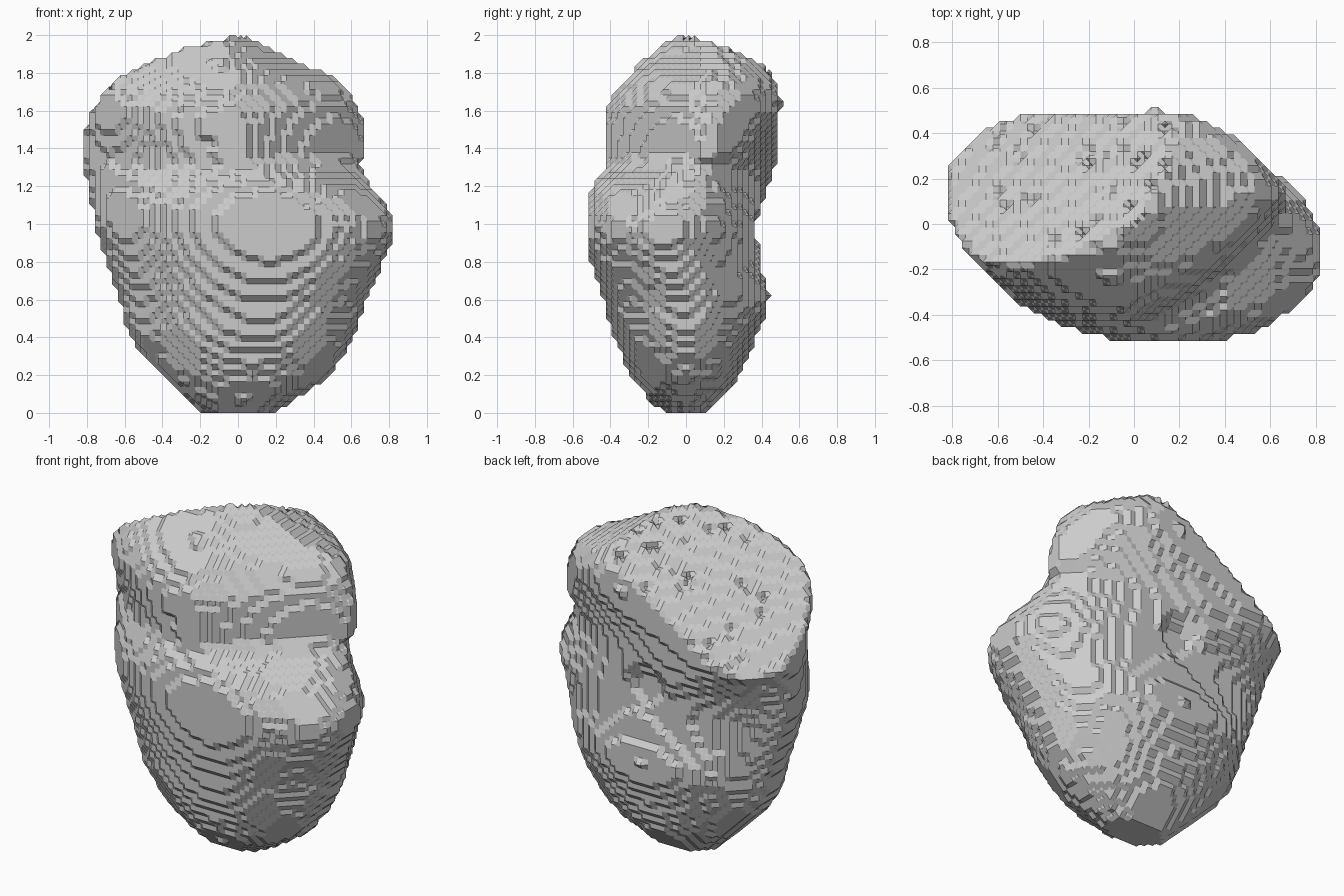
import bpy
import bmesh
import random
from mathutils import Vector

random.seed(4)
if "Cube" in bpy.data.objects:
    bpy.data.objects.remove(bpy.data.objects["Cube"], do_unlink=True)

STEP = 2 / 66              # cell size of the stepped surface
NX, NY, NZ = 27, 17, 66    # half width, half depth and height in cells

# Outline of the rock by height:
# z, left point (x, y), right point (x, y), front point (x, y), back point (x, y)
LEVELS = [
    (0, -.18, 0, .18, 0, 0, -.12, 0, .12),
    (.1, -.3, 0, .35, 0, .05, -.22, 0, .21),
    (.2, -.41, 0, .48, 0, .08, -.29, 0, .28),
    (.4, -.57, .03, .61, 0, .12, -.38, 0, .37),
    (.6, -.63, .05, .68, -.03, .15, -.44, 0, .44),
    (.8, -.7, .08, .77, -.1, .18, -.5, .05, .39),
    (1, -.76, .1, .83, -.12, .18, -.53, .05, .38),
    (1.2, -.79, .13, .71, 0, .15, -.49, -.3, .43),
    (1.3, -.82, .15, .65, .08, .05, -.42, -.45, .47),
    (1.4, -.83, .16, .68, .12, 0, -.43, -.35, .48),
    (1.6, -.78, -.02, .64, .12, -.02, -.42, .05, .5),
    (1.75, -.67, -.12, .54, .12, -.03, -.33, .12, .48),
    (1.9, -.48, -.1, .23, .1, -.08, -.19, .1, .34),
    (2, -.15, 0, .04, .05, -.05, -.04, 0, .06),
]

# Hollows: centre and radius
HOLLOWS = [
    (Vector((0, .55, 1.04)), .22),
    (Vector((-.15, -.46, 1.43)), .06),
]


def outline(z):
    """Smooth curve through the levels, taken at one height."""
    i = next(n for n in range(1, len(LEVELS)) if z <= LEVELS[n][0])
    a, b = LEVELS[i - 1], LEVELS[i]
    before, after = LEVELS[max(i - 2, 0)], LEVELS[min(i + 1, len(LEVELS) - 1)]
    span = b[0] - a[0]
    t = (z - a[0]) / span
    ease = t * t * (3 - 2 * t)
    row = []
    for o, p, q, r in zip(before[1:], a[1:], b[1:], after[1:]):
        m = (q - o) / (b[0] - before[0]) * span
        n = (r - p) / (after[0] - a[0]) * span
        row.append(p + (q - p) * ease + t * (1 - t) * (m * (1 - t) - n * t))
    return row


def arc(x, side_x, side_y, peak_x, peak_y, power):
    """Rounded quarter curve from a side point to a front or back point."""
    t = min(1, abs((x - peak_x) / (side_x - peak_x)))
    return side_y + (peak_y - side_y) * (1 - t ** power) ** (1 / power)


def is_solid(x, y, z, level):
    lx, ly, rx, ry, fx, fy, bx, by = level
    if not lx < x < rx:
        return False
    # The upper right front falls away steeply from a ridge
    upper = min(1, max(0, (z - 1.12) / .25))
    if x < fx:
        front = arc(x, lx, ly, fx, fy, 2.1 - .3 * upper)
    else:
        front = arc(x, rx, ry, fx, fy, 2.05 - .8 * upper)
    if x < bx:
        back = arc(x, lx, ly, bx, by, 2)
    else:
        back = arc(x, rx, ry, bx, by, 2 - .25 * upper)
    if not front < y < back:
        return False
    # Sloping, slightly pitted facet at the upper back
    s = max(0, .76 * y - .65 * x)
    pit = STEP if random.random() < .05 else 0
    if z > 2 - .72 * s - .3 * s * s - pit:
        return False
    p = Vector((x, y, z))
    return all((p - c).length > r for c, r in HOLLOWS)


def fill_cells():
    cells = set()
    for k in range(NZ):
        z = (k + .5) * STEP
        level = outline(z)
        for i in range(-NX, NX):
            for j in range(-NY, NY):
                if is_solid((i + .5) * STEP, (j + .5) * STEP, z, level):
                    cells.add((i, j, k))
    return cells


def block_surface(cells):
    """Outer squares of the filled cells, tagged with their cell."""
    bm = bmesh.new()
    corners, owner = {}, {}

    def corner(key):
        if key not in corners:
            corners[key] = bm.verts.new([c * STEP for c in key])
        return corners[key]

    for cell in sorted(cells):
        for axis in range(3):
            for side in (0, 1):
                near = list(cell)
                near[axis] += 2 * side - 1
                if tuple(near) in cells:
                    continue
                u, v = (axis + 1) % 3, (axis + 2) % 3
                ring = []
                for du, dv in ((0, 0), (1, 0), (1, 1), (0, 1)):
                    key = list(cell)
                    key[axis] += side
                    key[u] += du
                    key[v] += dv
                    ring.append(corner(tuple(key)))
                owner[bm.faces.new(ring)] = cell
    return bm, owner


def chamfer_surface(bm, owner):
    """Join the centres of the squares around each corner, so steps get slanted edges."""
    out = bmesh.new()
    centre = {f: out.verts.new(f.calc_center_median()) for f in bm.faces}
    for vert in bm.verts:
        unused = list(vert.link_faces)
        while unused:
            start = face = unused[0]
            edge = next(e for e in face.edges if vert in e.verts)
            ring = []
            while True:
                ring.append(face)
                unused.remove(face)
                edge = next(e for e in face.edges if vert in e.verts and e != edge)
                others = [f for f in edge.link_faces if f != face]
                if len(others) > 1:
                    others = [f for f in others if owner[f] == owner[face]]
                face = others[0]
                if face == start or face not in unused:
                    break
            if len(ring) > 2:
                verts = [centre[f] for f in ring]
                if not out.faces.get(verts):
                    out.faces.new(verts)
    bmesh.ops.recalc_face_normals(out, faces=out.faces[:])
    return out


# Stone colour
stone = bpy.data.materials.new("grey_stone")
stone.use_nodes = True
colour = (.6, .6, .6, 1)
stone.diffuse_color = colour
stone.node_tree.nodes["Principled BSDF"].inputs["Base Color"].default_value = colour

# Rock body
blocks, owner = block_surface(fill_cells())
surface = chamfer_surface(blocks, owner)
mesh = bpy.data.meshes.new("rock_body")
surface.to_mesh(mesh)
surface.free()
blocks.free()
mesh.materials.append(stone)
rock = bpy.data.objects.new("rock_body", mesh)
bpy.context.collection.objects.link(rock)
